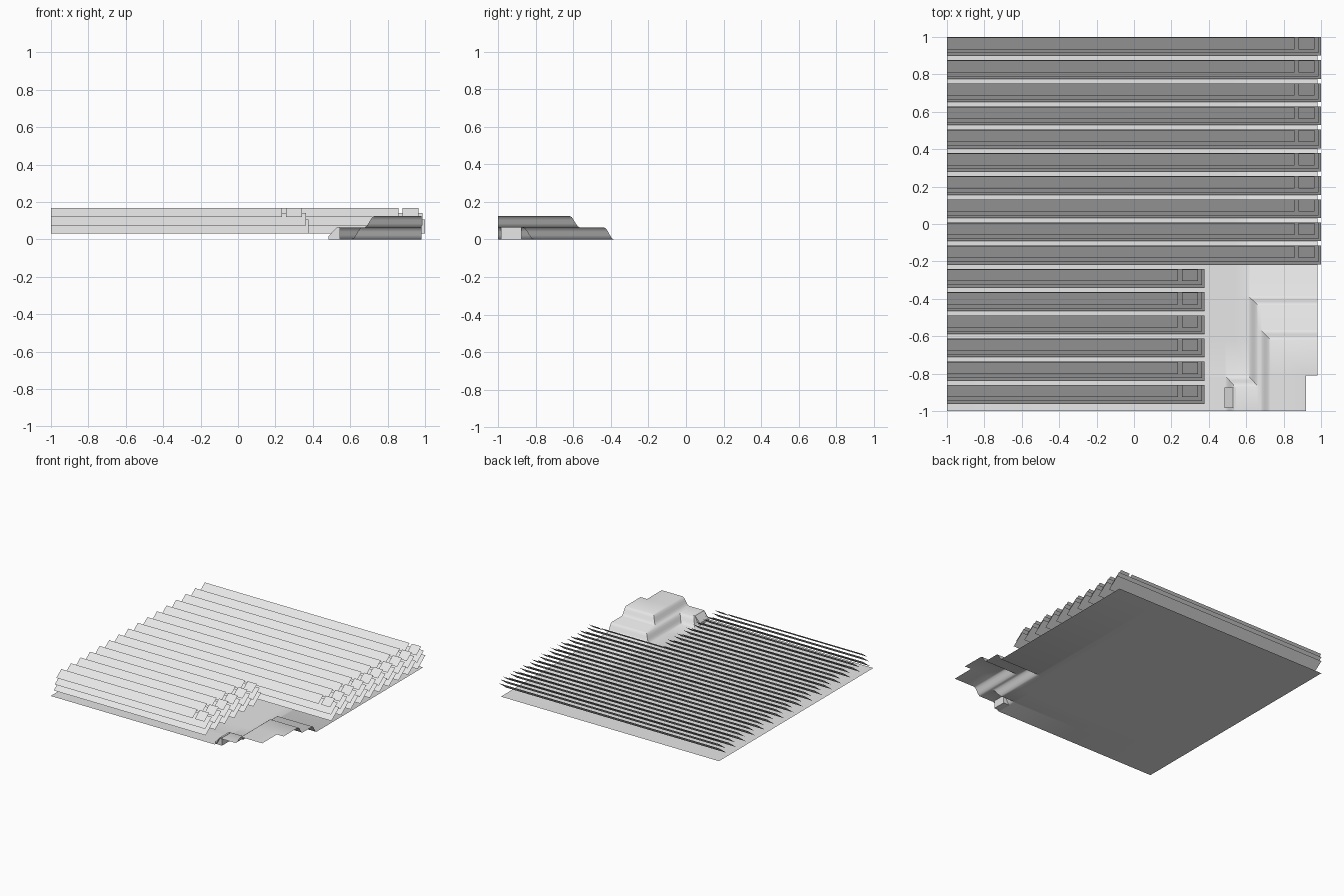
import bpy
import bmesh
import math

if "Cube" in bpy.data.objects:
    bpy.data.objects.remove(bpy.data.objects["Cube"])

grey = bpy.data.materials.new("light_grey")
grey.diffuse_color = (0.8, 0.8, 0.8, 1)
grey.use_nodes = True
grey.node_tree.nodes["Principled BSDF"].inputs["Base Color"].default_value = grey.diffuse_color


def make_object(name, bm):
    mesh = bpy.data.meshes.new(name)
    bm.to_mesh(mesh)
    bm.free()
    mesh.materials.append(grey)
    obj = bpy.data.objects.new(name, mesh)
    bpy.context.collection.objects.link(obj)
    return obj


# Ground sheet with a stepped mound: eased ramps along x and y
STEPS = (0, 0.2, 0.4, 0.6, 0.8, 1)
RISE = (0, 0.1, 0.35, 0.65, 0.9, 1)


def ramp(v, start, end):
    t = (v - start) / (end - start)
    if t <= 0:
        return 0
    if t >= 1:
        return 1
    i = min(int(t * 5 + 1e-6), 4)
    return RISE[i] + (RISE[i + 1] - RISE[i]) * (t * 5 - i)


def terrace(x, y, x_ramp, y_ramp):
    return min(ramp(x, *x_ramp), ramp(y, *y_ramp))


LOWER = ((0.61, 0.665), (-0.385, -0.435))
SPUR = ((0.487, 0.54), (-0.81, -0.87))
UPPER = ((0.675, 0.73), (-0.565, -0.62))


def height(x, y):
    low = max(terrace(x, y, *LOWER), terrace(x, y, *SPUR))
    return 0.063 * low + 0.062 * terrace(x, y, *UPPER)


xs, ys = {-1, 0.92, 0.98}, {-1, 1}
for x_ramp, y_ramp in (LOWER, SPUR, UPPER):
    for t in STEPS:
        xs.add(round(x_ramp[0] + t * (x_ramp[1] - x_ramp[0]), 5))
        ys.add(round(y_ramp[0] + t * (y_ramp[1] - y_ramp[0]), 5))
xs, ys = sorted(xs), sorted(ys)

bm = bmesh.new()
grid = [[bm.verts.new((x, y, height(x, y))) for y in ys] for x in xs]
for i in range(len(xs) - 1):
    for j in range(len(ys) - 1):
        # The front right corner is cut away
        if xs[i] > 0.919 and ys[j + 1] < -0.809:
            continue
        sw, se = grid[i][j], grid[i + 1][j]
        nw, ne = grid[i][j + 1], grid[i + 1][j + 1]
        bm.faces.new((sw, se, nw))
        bm.faces.new((se, ne, nw))
bmesh.ops.delete(bm, geom=[v for v in bm.verts if not v.link_faces], context='VERTS')
ground = make_object("ground_sheet", bm)
bpy.context.view_layer.objects.active = ground
ground.select_set(True)
bpy.ops.object.shade_smooth_by_angle(angle=math.radians(35))

# Small wedge-shaped box set into the mound's left slope
bm = bmesh.new()
profile = [(0.485, 0), (0.545, 0), (0.545, 0.066), (0.53, 0.066), (0.485, 0.018)]
face = bm.faces.new([bm.verts.new((x, -0.985, z)) for x, z in profile])
back = bmesh.ops.extrude_face_region(bm, geom=[face])
bmesh.ops.translate(bm, vec=(0, 0.11, 0),
                    verts=[g for g in back["geom"] if isinstance(g, bmesh.types.BMVert)])
bmesh.ops.recalc_face_normals(bm, faces=bm.faces)
make_object("entrance_box", bm)


# Rows of tilted thin sheets, three tiers per row, open at the back
def add_sheet(bm, x0, x1, y0, z0, y1, z1):
    corners = ((x0, y0, z0), (x1, y0, z0), (x1, y1, z1), (x0, y1, z1))
    bm.faces.new([bm.verts.new(c) for c in corners])


# Front edge y, z and back edge y, z, relative to the row's back line
BOTTOM = (-0.103, 0.030, -0.003, 0.105)
MIDDLE = (-0.090, 0.074, -0.003, 0.140)
TOP = (-0.069, 0.120, -0.005, 0.168)

for row in range(16):
    line = 1.0 + 0.003 - row * 0.124
    end = 1.0 if row < 10 else 0.378
    bm = bmesh.new()
    for (y0, z0, y1, z1), a, b in (
        (BOTTOM, -1, end),
        (MIDDLE, -1, end - 0.014),
        (TOP, -1, end - 0.142),
        (TOP, end - 0.121, end - 0.036),
    ):
        add_sheet(bm, a, b, line + y0, z0, line + y1, z1)
    make_object(f"tilted_row_{row + 1}", bm)
